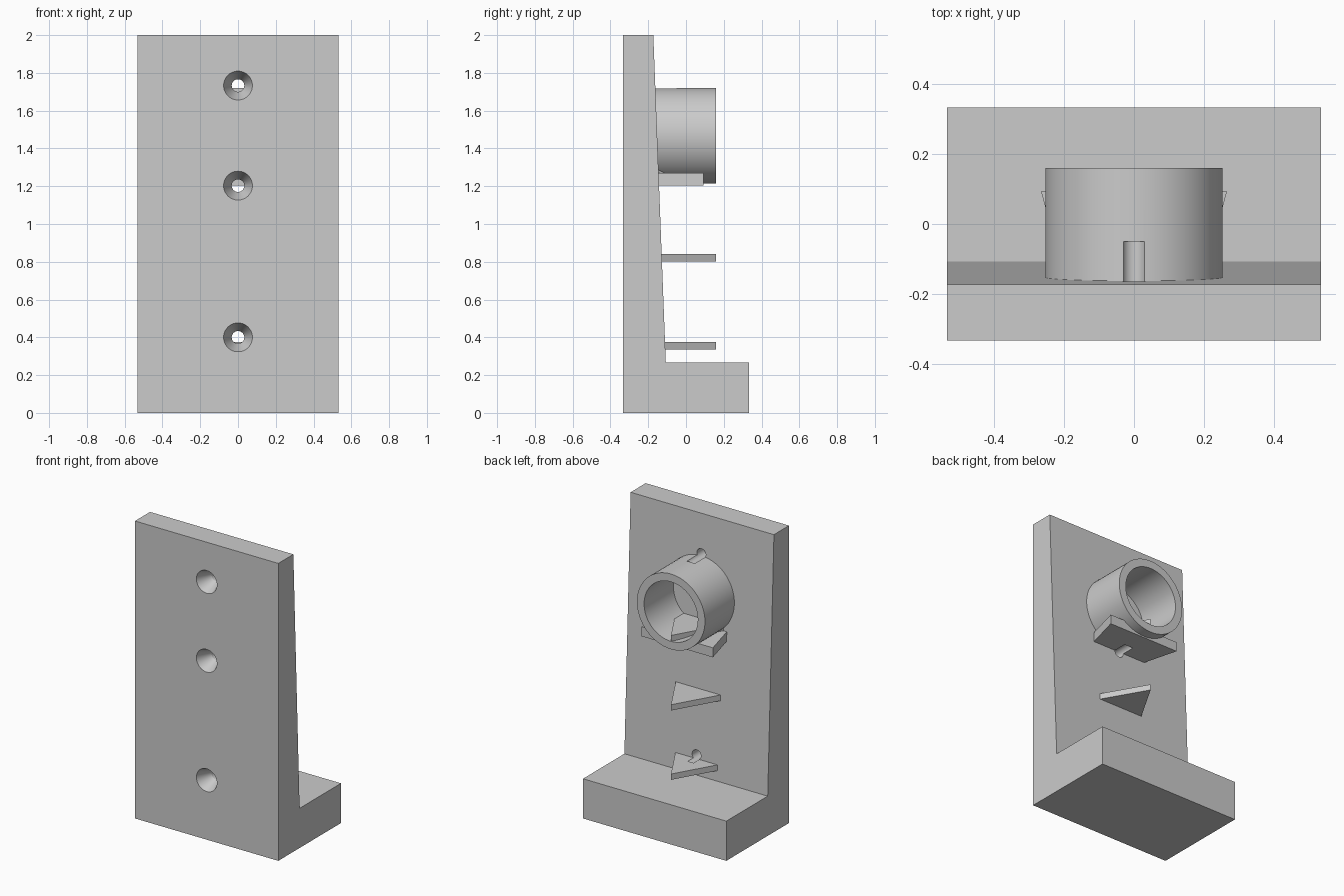
import bpy, bmesh, math

if "Cube" in bpy.data.objects:
    bpy.data.objects.remove(bpy.data.objects["Cube"])

grey = bpy.data.materials.new("plain grey")
grey.diffuse_color = (0.6, 0.6, 0.6, 1)
grey.use_nodes = True
grey.node_tree.nodes["Principled BSDF"].inputs["Base Color"].default_value = grey.diffuse_color


def finish(name, bm):
    bmesh.ops.recalc_face_normals(bm, faces=bm.faces)
    mesh = bpy.data.meshes.new(name)
    bm.to_mesh(mesh)
    bm.free()
    mesh.materials.append(grey)
    ob = bpy.data.objects.new(name, mesh)
    bpy.context.collection.objects.link(ob)
    return ob


def prism(name, points, offset):
    """Closed outline extruded by an offset vector."""
    bm = bmesh.new()
    face = bm.faces.new([bm.verts.new(p) for p in points])
    new = bmesh.ops.extrude_face_region(bm, geom=[face])["geom"]
    bmesh.ops.translate(bm, vec=offset,
                        verts=[v for v in new if isinstance(v, bmesh.types.BMVert)])
    if not any(f is face for f in bm.faces if f.is_valid and face.is_valid):
        bm.faces.new([v for v in bm.verts if v.is_boundary])
    return finish(name, bm)


def lathe(name, profile, z, closed, n=64):
    """Revolve (y, radius) points around a y-axis line at height z."""
    bm = bmesh.new()
    rings = []
    for y, r in profile:
        rings.append([bm.verts.new((r * math.sin(2 * math.pi * i / n), y,
                                    z + r * math.cos(2 * math.pi * i / n)))
                      for i in range(n)])
    pairs = list(zip(rings, rings[1:]))
    if closed:
        pairs.append((rings[-1], rings[0]))
    else:
        bm.faces.new(rings[0])
        bm.faces.new(rings[-1])
    for a, b in pairs:
        for i in range(n):
            j = (i + 1) % n
            bm.faces.new((a[i], a[j], b[j], b[i]))
    return finish(name, bm)


# L-shaped body: tapered wall plate with a foot
outline = [(-0.333, 0), (0.333, 0), (0.333, 0.267), (-0.107, 0.267),
           (-0.173, 2), (-0.333, 2)]
body = prism("wall_plate", [(-0.533, y, z) for y, z in outline], (1.066, 0, 0))

# ring holder
ring = lathe("ring_holder", [(-0.2, 0.253), (0.16, 0.253), (0.16, 0.2), (-0.2, 0.2)],
             1.467, True)

# tapered shelf below the ring
shelf = prism("ring_shelf", [(-0.19, -0.19, 1.205), (0.19, -0.19, 1.205),
                             (0.265, 0.093, 1.205), (-0.265, 0.093, 1.205)],
              (0, 0, 0.064))

# triangular fins
parts = [body, ring, shelf]
for i, z in enumerate((0.336, 0.802, 1.268)):
    y0, y1 = -0.18, 0.16
    w = (y1 - y0) * math.tan(math.radians(30))
    parts.append(prism("triangle_fin_%d" % (i + 1),
                       [(-w, y0, z), (w, y0, z), (0, y1, z)], (0, 0, 0.039)))

# countersunk screw holes, cut through everything up to y = -0.05
for z in (1.733, 1.203, 0.4):
    cutter = lathe("hole_cutter",
                   [(-0.36, 0.088), (-0.233, 0.0333), (-0.05, 0.0333)], z, False, 48)
    cutter.hide_render = True
    for ob in parts:
        zs = [v.co.z for v in ob.data.vertices]
        if min(zs) > z + 0.034 or max(zs) < z - 0.034:
            continue
        bpy.context.view_layer.objects.active = ob
        mod = ob.modifiers.new("hole", 'BOOLEAN')
        mod.operation = 'DIFFERENCE'
        mod.solver = 'EXACT'
        mod.object = cutter
        bpy.ops.object.modifier_apply(modifier=mod.name)
    bpy.data.objects.remove(cutter)

# smooth the round surfaces, keep edges sharp
for ob in parts:
    bpy.ops.object.select_all(action='DESELECT')
    ob.select_set(True)
    bpy.context.view_layer.objects.active = ob
    bpy.ops.object.shade_smooth_by_angle(angle=math.radians(20))
